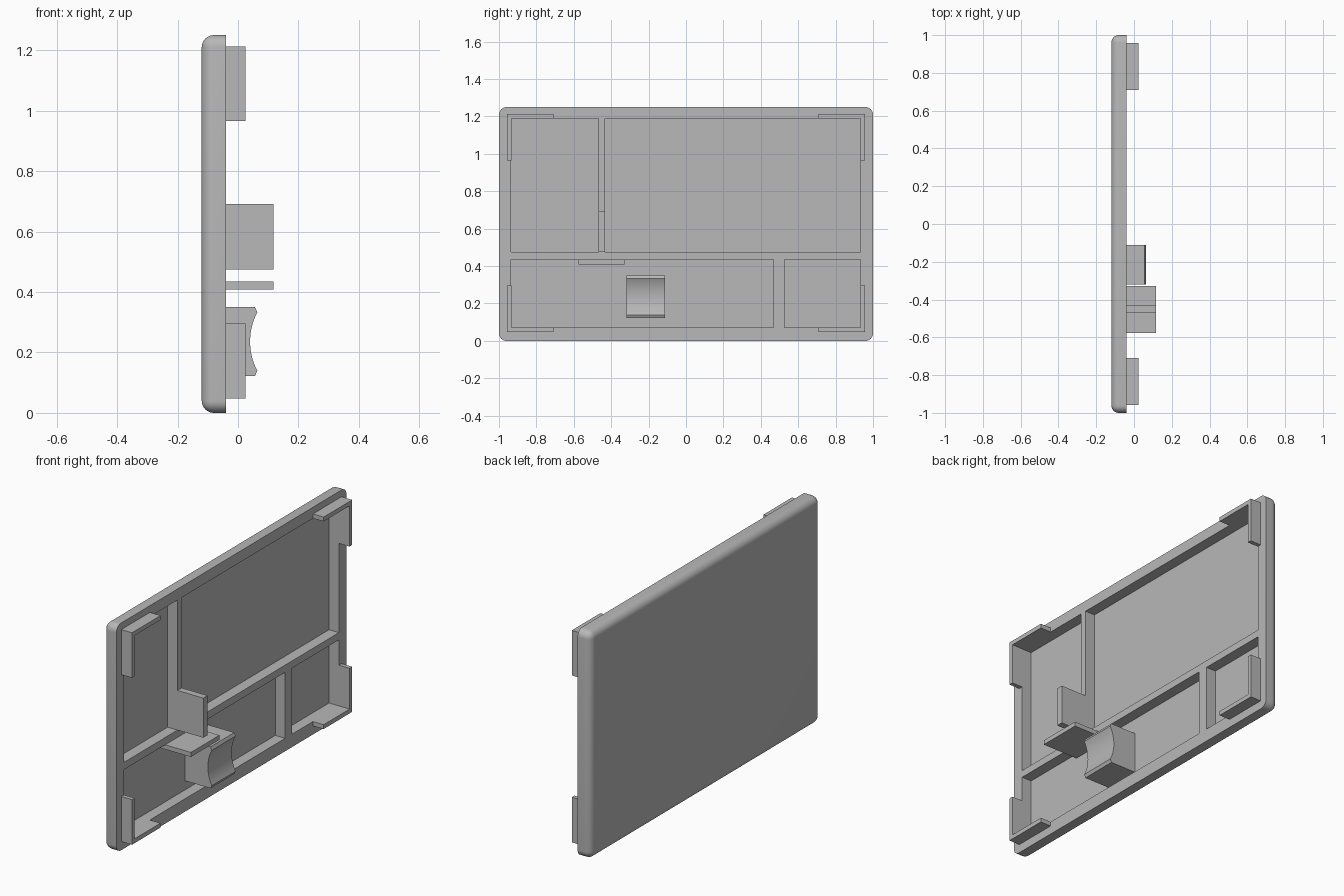
import bpy, bmesh, math

if "Cube" in bpy.data.objects:
    bpy.data.objects.remove(bpy.data.objects["Cube"])

grey = bpy.data.materials.new("plain grey")
grey.diffuse_color = (0.48, 0.48, 0.48, 1)
grey.use_nodes = True
grey.node_tree.nodes["Principled BSDF"].inputs["Base Color"].default_value = grey.diffuse_color

BACK, FACE, FLOOR = -0.12, -0.04, -0.10   # panel back, panel face, pocket floor
CLIP, RIB = 0.025, 0.117                  # how far clips and brackets stand out


def add_box(bm, x, y, z):
    verts = bmesh.ops.create_cube(bm, size=1)["verts"]
    for v in verts:
        v.co = [r[0] if c < 0 else r[1] for c, r in zip(v.co, (x, y, z))]


def finish(bm, name):
    bmesh.ops.recalc_face_normals(bm, faces=bm.faces)
    mesh = bpy.data.meshes.new(name)
    bm.to_mesh(mesh)
    bm.free()
    mesh.materials.append(grey)
    obj = bpy.data.objects.new(name, mesh)
    bpy.context.collection.objects.link(obj)
    return obj


def extrude_profile(name, points, start, vec):
    bm = bmesh.new()
    face = bm.faces.new([bm.verts.new(p) for p in points])
    out = bmesh.ops.extrude_face_region(bm, geom=[face])["geom"]
    bmesh.ops.translate(bm, vec=vec, verts=[g for g in out if isinstance(g, bmesh.types.BMVert)])
    bmesh.ops.translate(bm, vec=start, verts=bm.verts)
    return finish(bm, name)


def smooth(obj):
    bpy.ops.object.select_all(action='DESELECT')
    obj.select_set(True)
    bpy.context.view_layer.objects.active = obj
    bpy.ops.object.shade_smooth_by_angle(angle=math.radians(30))


# Panel: rounded corners and rounded back rim
bm = bmesh.new()
add_box(bm, (BACK, FACE), (-1, 1), (0, 1.25))
rim = [e for e in bm.edges if min(v.co.x for v in e.verts) < -0.1]
bmesh.ops.bevel(bm, geom=rim, offset=0.04, offset_type='OFFSET', segments=8,
                profile=0.5, affect='EDGES')
panel = finish(bm, "panel")

# Four pockets cut into the panel face
bm = bmesh.new()
for y, z in (((-0.935, -0.469), (0.474, 1.189)), ((-0.432, 0.934), (0.474, 1.189)),
             ((-0.935, 0.467), (0.071, 0.434)), ((0.527, 0.934), (0.071, 0.434))):
    add_box(bm, (FLOOR, 0.1), y, z)
cutter = finish(bm, "pocket_cutter")
cutter.hide_render = True
cut = panel.modifiers.new("pockets", 'BOOLEAN')
cut.operation, cut.solver, cut.object = 'DIFFERENCE', 'EXACT', cutter
bpy.context.view_layer.objects.active = panel
bpy.ops.object.modifier_apply(modifier=cut.name)
bpy.data.objects.remove(cutter)
smooth(panel)

# L-shaped corner clips, mirrored to all four corners
for side, sy in (("left", -1), ("right", 1)):
    for level, sz in (("lower", -1), ("upper", 1)):
        shape = [(0.957, 0.583), (0.957, 0.335), (0.934, 0.335),
                 (0.934, 0.559), (0.709, 0.559), (0.709, 0.583)]
        extrude_profile(f"{level}_{side}_clip",
                        [(FACE, sy * y, 0.63 + sz * z) for y, z in shape],
                        (0, 0, 0), (CLIP - FACE, 0, 0))

# Upright and flat bracket plates
for name, x, y, z in (("upright_bracket", FACE, (-0.469, -0.432), (0.474, 0.692)),
                      ("flat_bracket", FLOOR, (-0.576, -0.328), (0.409, 0.434))):
    bm = bmesh.new()
    add_box(bm, (x, RIB), y, z)
    finish(bm, name)

# Cradle block with a concave front
mid, half, dip, tip = 0.236, 0.097, 0.04, 0.064
radius = (half ** 2 + (tip - dip) ** 2) / (2 * (tip - dip))
sweep = math.asin(half / radius)
arc = []
for i in range(17):
    a = sweep * (i / 8 - 1)
    arc.append((dip + radius * (1 - math.cos(a)), 0, mid + radius * math.sin(a)))
profile = [(FLOOR, 0, 0.122), (0.056, 0, 0.122)] + arc + [(0.056, 0, 0.35), (FLOOR, 0, 0.35)]
smooth(extrude_profile("cradle", profile, (0, -0.319, 0), (0, 0.207, 0)))
